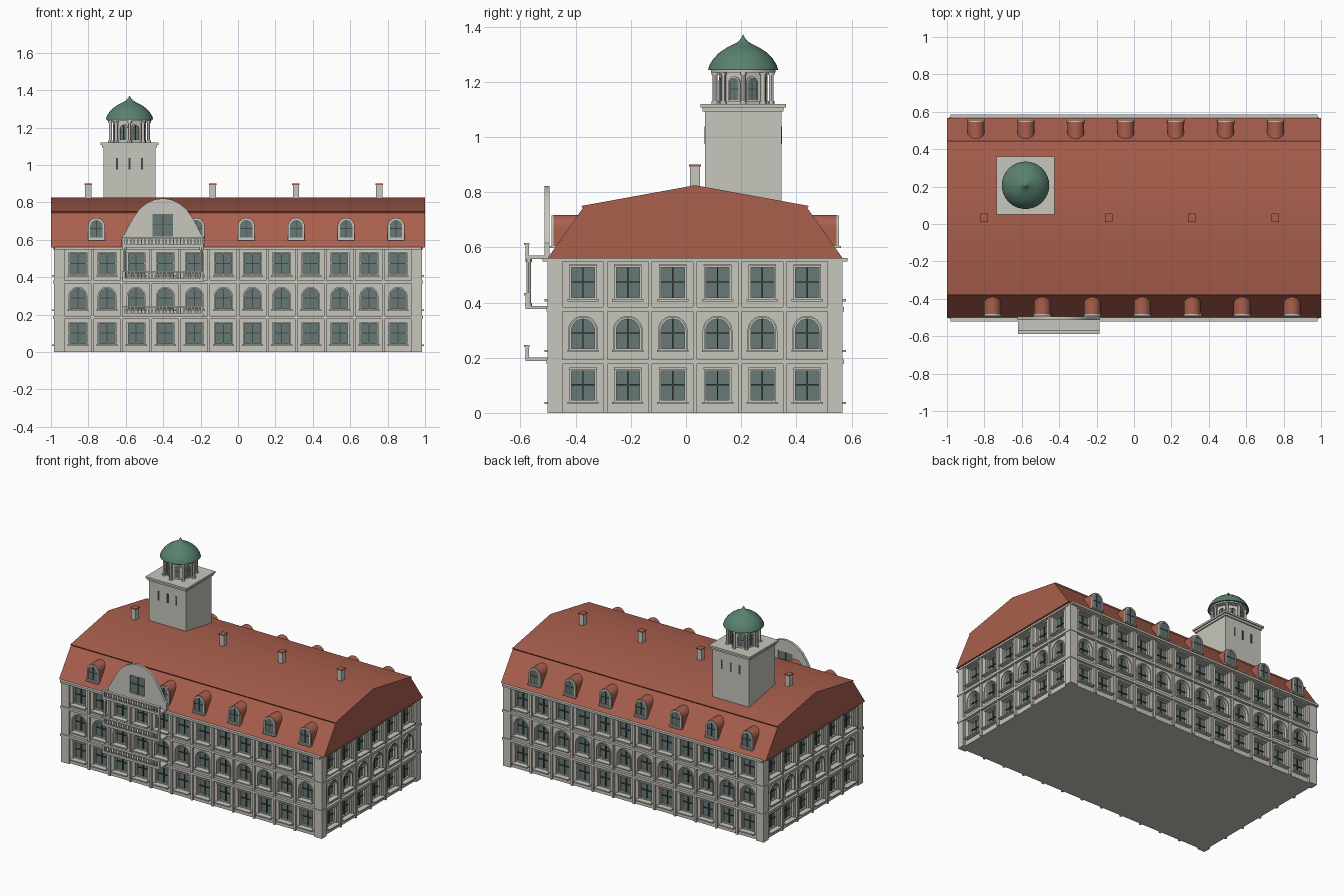
import bpy, bmesh
from math import sin, cos, pi, radians
from mathutils import Matrix, Vector

if "Cube" in bpy.data.objects:
    bpy.data.objects.remove(bpy.data.objects["Cube"])

CY = 0.033                       # building axis in y
WALL, RED, GLASS = (.58, .57, .51, 1), (.40, .115, .075, 1), (.14, .195, .18, 1)
GREEN, DARK = (.10, .22, .16, 1), (.05, .075, .07, 1)
parts = {}


def part(name, color):
    if name not in parts:
        parts[name] = (bmesh.new(), color)
    return parts[name][0]


def frame(a, x=0, y=CY):
    """Local u (along wall), v (up), w (outward at angle a)."""
    m = Matrix(((-sin(a), 0, cos(a), x), (cos(a), 0, sin(a), y), (0, 1, 0, 0), (0, 0, 0, 1)))
    return m


def box(name, color, m, u, v, w):
    bm = part(name, color)
    size = Matrix.Diagonal((u[1] - u[0], v[1] - v[0], w[1] - w[0], 1))
    mid = Matrix.Translation((sum(u) / 2, sum(v) / 2, sum(w) / 2))
    bmesh.ops.create_cube(bm, size=1, matrix=m @ mid @ size)


def cyl(name, color, x, y, z0, z1, r, n=12):
    bmesh.ops.create_cone(part(name, color), cap_ends=True, segments=n, radius1=r, radius2=r,
                          depth=z1 - z0, matrix=Matrix.Translation((x, y, (z0 + z1) / 2)))


def panel(name, color, m, loops, w0, w1):
    """Extruded flat plate; nested loops become holes."""
    cu = bpy.data.curves.new("tmp", 'CURVE')
    cu.dimensions, cu.fill_mode, cu.extrude = '2D', 'BOTH', (w1 - w0) / 2
    for pts in loops:
        s = cu.splines.new('POLY')
        s.points.add(len(pts) - 1)
        for p, q in zip(s.points, pts):
            p.co = (q[0], q[1], 0, 1)
        s.use_cyclic_u = True
    ob = bpy.data.objects.new("tmp", cu)
    bpy.context.collection.objects.link(ob)
    bpy.context.view_layer.update()
    dg = bpy.context.evaluated_depsgraph_get()
    me = bpy.data.meshes.new_from_object(ob.evaluated_get(dg))
    t = bmesh.new()
    t.from_mesh(me)
    bmesh.ops.remove_doubles(t, verts=t.verts, dist=1e-5)
    bmesh.ops.recalc_face_normals(t, faces=t.faces)
    t.transform(m @ Matrix.Translation((0, 0, (w0 + w1) / 2)))
    t.to_mesh(me)
    t.free()
    part(name, color).from_mesh(me)
    bpy.data.objects.remove(ob)
    bpy.data.curves.remove(cu)
    bpy.data.meshes.remove(me)


def rect(u0, u1, v0, v1):
    return [(u0, v0), (u1, v0), (u1, v1), (u0, v1)]


def arch(c, hw, v0, top, n=12):
    return [(c - hw, v0), (c + hw, v0)] + [
        (c + hw * cos(pi * i / n), top - hw + hw * sin(pi * i / n)) for i in range(n + 1)]


def opening(c, hw, v0, v1, arched, g=0):
    if arched:
        return arch(c, hw - g, v0 + g, v1 - g)
    return rect(c - hw + g, c + hw - g, v0 + g, v1 - g)


# Facades: pierced wall, frames, mullions, sills, pilasters, string courses
FLOORS = [(.04, .158, False), (.228, .346, True), (.412, .532, False)]
HW = .048


def facade(a, d, W, n, step, corn):
    m = frame(a)
    cols = [(i - (n - 1) / 2) * step for i in range(n)]
    wins = [(c, HW, v0, v1, ar) for c in cols for v0, v1, ar in FLOORS]
    panel("walls", WALL, m, [rect(-W, W, 0, .56)] + [opening(*q) for q in wins], d - .035, d)
    panel("window_frames", WALL, m, [opening(*q) for q in wins] + [opening(*q, .006) for q in wins],
          d - .026, d - .012)
    for c, hw, v0, v1, ar in wins:
        vm = v0 + (v1 - v0) * .52
        box("mullions", DARK, m, (c - .0025, c + .0025), (v0, v1 - .003), (d - .026, d - .018))
        box("mullions", DARK, m, (c - hw, c + hw), (vm - .0025, vm + .0025), (d - .026, d - .018))
        box("sills", WALL, m, (c - .057, c + .057), (v0 - .008, v0), (d - .02, d + .025))
        if not ar:
            box("sills", WALL, m, (c - .05, c + .05), (v1, v1 + .006), (d - .01, d + .008))
    ring = [opening(*q, g) for q in wins if q[4] for g in (-.006, 0)]
    panel("arch_surrounds", WALL, m, ring, d - .005, d + .008)
    for i in range(n + 1):
        c = (i - n / 2) * step
        box("pilasters", WALL, m, (c - .007, c + .007), (0, .555), (d - .01, d + .013))
    for s in (-1, 1):
        box("pilasters", WALL, m, sorted((s * (W - .035), s * (W + .014))), (0, .56), (d - .03, d + .014))
    for z in (.185, .375):
        box("string_courses", WALL, m, (-W - .018, W + .018), (z - .008, z + .008), (d - .02, d + .018))
    box("cornice", WALL, m, (-.98 if n > 6 else -W, .98 if n > 6 else W), (.548, .562), (d - .02, corn))


for a in (-pi / 2, pi / 2):
    facade(a, .521, .97, 12, .1556, .553)
for a in (0, pi):
    facade(a, .97, .521, 6, .1625, .988)
F = frame(-pi / 2)
box("glass_core", GLASS, F, (-.945, .945), (.015, .555), (-.496, .496))
box("floor_slab", WALL, F, (-.969, .969), (0, .02), (-.52, .52))

# Mansard roof prism
half = [(.535, .56), (.407, .742), (.412, .75)]
prof = half + [(0, .825)] + [(-u, v) for u, v in reversed(half)]
panel("roof", RED, frame(0), [prof], -1, 1)

# Dormers, the same in local coordinates on both long sides
for a in (-pi / 2, pi / 2):
    m = frame(a)
    for i in range(7):
        c = -.757 + i * .267
        panel("dormers", RED, m, [arch(c, .045, .60, .718)], .38, .513)
        panel("dormer_glass", GLASS, m, [arch(c, .034, .61, .706)], .512, .515)
        panel("dormer_fronts", WALL, m, [arch(c, .043, .60, .716), arch(c, .033, .612, .706)], .512, .521)
        box("mullions", DARK, m, (c - .002, c + .002), (.612, .704), (.512, .518))
        box("mullions", DARK, m, (c - .033, c + .033), (.658, .662), (.512, .518))
        box("sills", WALL, m, (c - .046, c + .046), (.597, .605), (.49, .528))

# Curved front gable with window
G = -.402
hg = [(.22, .56), (.22, .615), (.205, .63), (.19, .66), (.16, .715), (.125, .765), (.085, .797), (.045, .815)]
gable = [(G + u, v) for u, v in hg] + [(G, .822)] + [(G - u, v) for u, v in reversed(hg)]
panel("gable", WALL, F, [gable, rect(G - .055, G + .055, .618, .738)], .528, .545)
panel("gable_glass", GLASS, F, [rect(G - .056, G + .056, .617, .739)], .533, .537)
box("mullions", DARK, F, (G - .0025, G + .0025), (.618, .738), (.53, .541))
box("mullions", DARK, F, (G - .055, G + .055), (.678, .683), (.53, .541))

# Three balconies with balustrades, columns carrying the top one
for z in (.188, .376, .558):
    box("balcony_slabs", WALL, F, (G - .217, G + .217), (z, z + .012), (.50, .614))
    box("balcony_rails", WALL, F, (G - .217, G + .217), (z + .05, z + .058), (.60, .620))
    box("balcony_rails", WALL, F, (G - .217, G + .217), (z + .012, z + .018), (.602, .616))
    for i in range(23):
        u = G - .209 + i * .019
        r = .0065 if i in (0, 22) else .0035
        box("balusters", WALL, F, (u - r, u + r), (z + .012, z + .052), (.609 - r, .609 + r))
for u in (G - .206, G + .206):
    cyl("balcony_columns", WALL, u, CY - .603, .388, .558, .008)
    for z0, z1 in ((.388, .398), (.546, .558)):
        cyl("balcony_columns", WALL, u, CY - .603, z0, z1, .012)

# Chimneys
for x in (-.80, -.135, .31, .755):
    m = frame(-pi / 2, x, CY)
    box("chimneys", WALL, m, (-.017, .017), (.79, .893), (-.018, .018))
    box("chimney_caps", RED, m, (-.02, .02), (.893, .90), (-.022, .022))

# Square tower with slits and stepped cap
TX, TY = -.58, .207
T = frame(-pi / 2, TX, TY)
box("tower", WALL, T, (-.139, .139), (.70, 1.10), (-.139, .139))
box("tower_cap", WALL, T, (-.147, .147), (1.093, 1.107), (-.147, .147))
box("tower_cap", WALL, T, (-.155, .155), (1.107, 1.12), (-.155, .155))
for a in (-pi / 2, pi / 2):
    for u in (-.067, 0, .067):
        box("tower_slits", DARK, frame(a, TX, TY), (u - .006, u + .006), (.975, 1.037), (.13, .1405))

# Octagonal lantern with columns and arched windows
cyl("lantern", WALL, TX, TY, 1.115, 1.24, .088, 8)
cyl("lantern_entablature", WALL, TX, TY, 1.234, 1.246, .117, 32)
for i in range(8):
    a = i * pi / 4
    x, y = TX + .102 * cos(a), TY + .102 * sin(a)
    for z0, z1, r in ((1.12, 1.236, .0085), (1.12, 1.13, .012), (1.225, 1.236, .012)):
        cyl("lantern_columns", WALL, x, y, z0, z1, r)
    m = frame(a + pi / 8, TX, TY)
    panel("lantern_glass", GLASS, m, [arch(0, .019, 1.132, 1.215)], .078, .083)
    panel("lantern_frames", WALL, m, [arch(0, .023, 1.128, 1.219), arch(0, .018, 1.133, 1.214)], .078, .087)
    box("mullions", DARK, m, (-.0015, .0015), (1.132, 1.214), (.08, .0845))
    box("mullions", DARK, m, (-.018, .018), (1.172, 1.175), (.08, .0845))

# Ogee dome, lathed
dome = part("dome", GREEN)
pts = [(0, 1.243), (.127, 1.243), (.122, 1.26), (.108, 1.283), (.088, 1.304), (.062, 1.322),
       (.036, 1.335), (.018, 1.345), (.008, 1.357), (0, 1.372)]
vs = [dome.verts.new((TX + r, TY, z)) for r, z in pts]
es = [dome.edges.new(e) for e in zip(vs, vs[1:])]
bmesh.ops.spin(dome, geom=vs + es, cent=(TX, TY, 0), axis=(0, 0, 1), angle=2 * pi, steps=32)
bmesh.ops.remove_doubles(dome, verts=dome.verts, dist=1e-5)
bmesh.ops.recalc_face_normals(dome, faces=dome.faces)

# Turn the collected parts into objects
mats = {}
for name, (bm, color) in parts.items():
    me = bpy.data.meshes.new(name)
    bm.to_mesh(me)
    bm.free()
    me.shade_smooth()
    me.set_sharp_from_angle(angle=radians(30))
    if color not in mats:
        mats[color] = bpy.data.materials.new("finish_%d" % len(mats))
        mats[color].diffuse_color = color
    me.materials.append(mats[color])
    bpy.context.collection.objects.link(bpy.data.objects.new(name, me))

for m in bpy.data.materials:
    if m.users and not m.is_grease_pencil:
        m.use_nodes = True
        m.node_tree.nodes["Principled BSDF"].inputs["Base Color"].default_value = m.diffuse_color
